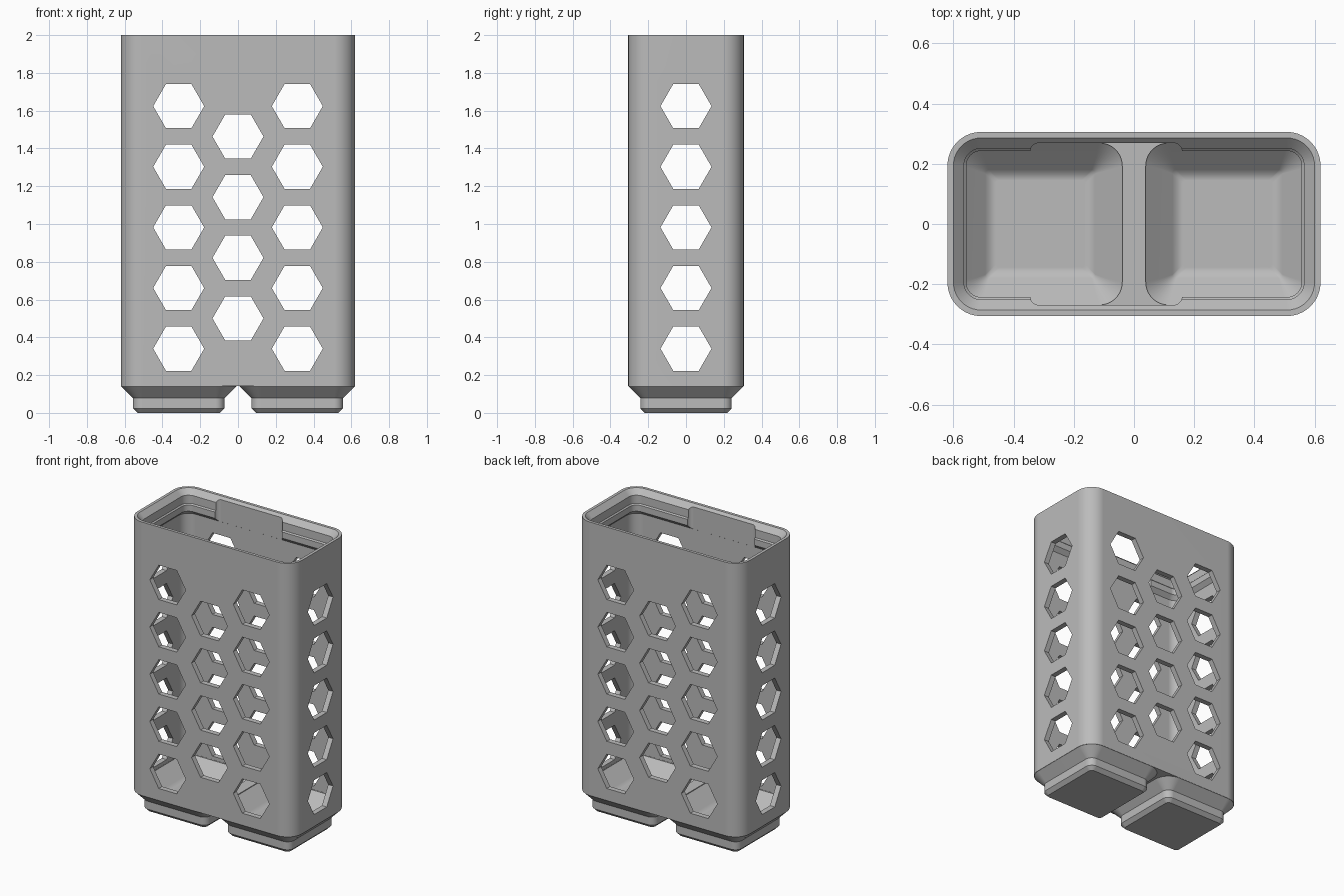
import bpy
import bmesh
from math import cos, sin, pi

cube = bpy.data.objects.get("Cube")
if cube:
    bpy.data.objects.remove(cube)

HX, HY, R = 0.62, 0.306, 0.112     # half width, half depth, corner radius
BASE, FLOOR, TOP = 0.142, 0.20, 2.0
WALL = 0.036

grey = bpy.data.materials.new("plain grey")
grey.use_nodes = True
colour = (0.5, 0.5, 0.5, 1)
grey.diffuse_color = colour
grey.node_tree.nodes["Principled BSDF"].inputs["Base Color"].default_value = colour


def rounded_ring(cx, hx, hy, r, z, seg=10):
    """Rounded rectangle outline at height z."""
    pts = []
    for q, (sx, sy) in enumerate([(1, 1), (-1, 1), (-1, -1), (1, -1)]):
        for i in range(seg + 1):
            a = (q + i / seg) * pi / 2
            pts.append((cx + sx * (hx - r) + r * cos(a),
                        sy * (hy - r) + r * sin(a), z))
    return pts


def add_loft(bm, rings):
    """Skin a stack of rings and cap both ends."""
    loops = [[bm.verts.new(p) for p in ring] for ring in rings]
    n = len(loops[0])
    for a, b in zip(loops, loops[1:]):
        for i in range(n):
            j = (i + 1) % n
            bm.faces.new((a[i], a[j], b[j], b[i]))
    bm.faces.new(loops[0][::-1])
    bm.faces.new(loops[-1])


def make_object(name, solids):
    bm = bmesh.new()
    for rings in solids:
        add_loft(bm, rings)
    bmesh.ops.recalc_face_normals(bm, faces=bm.faces)
    mesh = bpy.data.meshes.new(name)
    bm.to_mesh(mesh)
    bm.free()
    mesh.materials.append(grey)
    obj = bpy.data.objects.new(name, mesh)
    bpy.context.collection.objects.link(obj)
    return obj


def profile_solid(cx, hx, hy, r, profile):
    """Rounded box whose sides follow (inset, height) pairs."""
    return [rounded_ring(cx, hx - d, hy - d, max(r - d, 0.012), z)
            for d, z in profile]


def combine(target, tool, operation):
    mod = target.modifiers.new(tool.name, 'BOOLEAN')
    mod.operation = operation
    mod.solver = 'EXACT'
    mod.object = tool
    bpy.context.view_layer.objects.active = target
    bpy.ops.object.modifier_apply(modifier=mod.name)
    bpy.data.objects.remove(tool)


# Outer shell with stacking lip: up the outside, over the rim, down the inside
shell = [(0, BASE), (0, TOP), (0.02, TOP), (0.055, TOP - 0.035),
         (0.055, TOP - 0.09), (0.063, TOP - 0.098), (0.063, TOP - 0.14),
         (WALL, TOP - 0.167), (WALL, FLOOR)]
bin_body = make_object("bin_body", [profile_solid(0, HX, HY, R, shell)])

# Two stepped feet
foot = [(0.088, 0), (0.064, 0.024), (0.064, 0.078), (0.001, 0.141), (0.015, 0.165)]
for side in (-1, 1):
    feet = make_object("foot", [profile_solid(side * (HX + 0.0075) / 2,
                                              (HX - 0.0075) / 2, HY, R, foot)])
    combine(bin_body, feet, 'UNION')

# Sloped wells reaching down into the feet, leaving a ridge between them
well = [(0.001, 0.26), (0.001, FLOOR - 0.005), (0.09, 0.11), (0.105, 0.098), (0.125, 0.092)]
inner, outer = 0.038, HX - WALL
wells = make_object("wells", [
    profile_solid(side * (inner + outer) / 2, (outer - inner) / 2,
                  HY - WALL, R - WALL + 0.001, well) for side in (-1, 1)])
combine(bin_body, wells, 'DIFFERENCE')

# Gap in the long sides of the lip
gap = make_object("lip_gap", [profile_solid(-0.0925, 0.2525, 0.2695, 0.03,
                                            [(0, 1.78), (0, 2.1)])])
combine(bin_body, gap, 'DIFFERENCE')

# Honeycomb openings
HEX = 0.135
ANGLES = [i * pi / 3 for i in range(6)]
rows = [0.34 + 0.321 * i for i in range(5)]
centre_rows = [z + 0.16 for z in rows[:4]]
spots = [(s * 0.314, z) for s in (-1, 1) for z in rows] + [(0, z) for z in centre_rows]

front_holes = make_object("front_holes", [
    [[(x + HEX * cos(a), y, z + HEX * sin(a)) for a in ANGLES] for y in (-1, 1)]
    for x, z in spots])
combine(bin_body, front_holes, 'DIFFERENCE')

side_holes = make_object("side_holes", [
    [[(x, HEX * cos(a), z + HEX * sin(a)) for a in ANGLES] for x in (-1, 1)]
    for z in rows])
combine(bin_body, side_holes, 'DIFFERENCE')

# Smooth corners, crisp edges
bpy.ops.object.select_all(action='DESELECT')
bin_body.select_set(True)
bpy.context.view_layer.objects.active = bin_body
bpy.ops.object.shade_smooth_by_angle(angle=pi / 7)
weighted = bin_body.modifiers.new("even_shading", 'WEIGHTED_NORMAL')
weighted.keep_sharp = True
